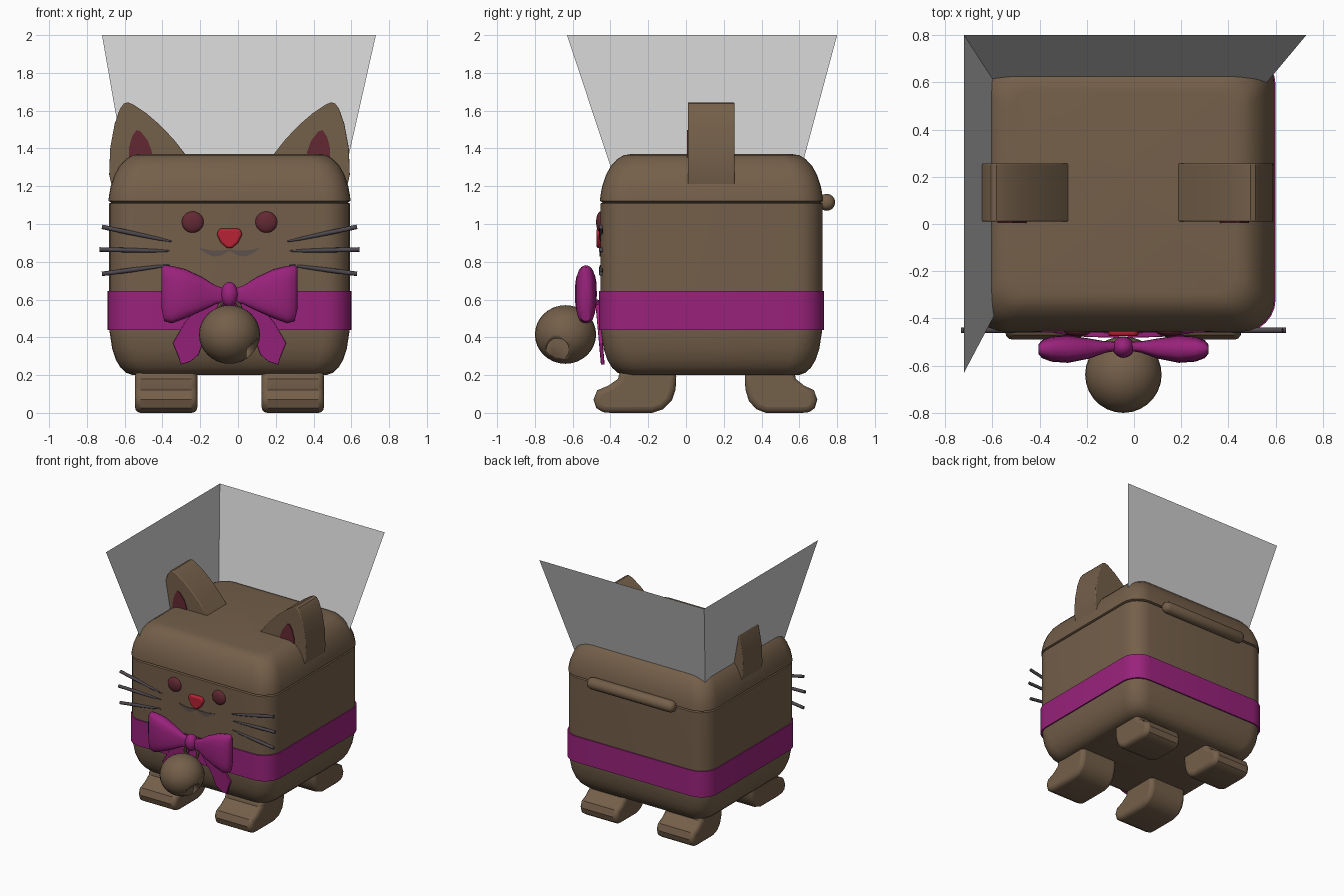
import bpy, bmesh, math
from mathutils import Vector, Matrix

if "Cube" in bpy.data.objects:
    bpy.data.objects.remove(bpy.data.objects["Cube"])

CX, CY = -0.045, 0.135          # middle of the box body
HX, HY = 0.637, 0.587           # half width and depth of the box body


def colour(name, r, g, b):
    m = bpy.data.materials.new(name)
    m.diffuse_color = (r, g, b, 1)
    m.use_nodes = True
    m.node_tree.nodes["Principled BSDF"].inputs["Base Color"].default_value = m.diffuse_color
    return m


BROWN = colour("brown", 0.175, 0.115, 0.068)
PURPLE = colour("purple", 0.32, 0.016, 0.20)
MAROON = colour("maroon", 0.125, 0.022, 0.033)
RED = colour("red", 0.47, 0.016, 0.035)
CHARCOAL = colour("charcoal", 0.075, 0.065, 0.075)
MOUTH = colour("mouth_grey", 0.11, 0.085, 0.08)
GREY = colour("panel_grey", 0.62, 0.62, 0.62)


def finish(name, bm, mat, angle=35):
    bmesh.ops.recalc_face_normals(bm, faces=bm.faces[:])
    me = bpy.data.meshes.new(name)
    bm.to_mesh(me)
    bm.free()
    me.materials.append(mat)
    ob = bpy.data.objects.new(name, me)
    bpy.context.collection.objects.link(ob)
    bpy.ops.object.select_all(action='DESELECT')
    ob.select_set(True)
    bpy.context.view_layer.objects.active = ob
    bpy.ops.object.shade_smooth_by_angle(angle=math.radians(angle))
    return ob


def loft(name, rings, mat, caps=True, angle=35):
    bm = bmesh.new()
    vs = [[bm.verts.new(p) for p in r] for r in rings]
    n = len(vs[0])
    for a, b in zip(vs, vs[1:]):
        for i in range(n):
            bm.faces.new((a[i], a[(i + 1) % n], b[(i + 1) % n], b[i]))
    if caps:
        bm.faces.new(vs[0])
        bm.faces.new(vs[-1])
    return finish(name, bm, mat, angle)


def prism(name, a, b, mat, bevel=0.0):
    """Solid between two matching outlines, with optional bevelled rims."""
    ob = loft(name, [a, b], mat)
    if bevel:
        m = ob.modifiers.new("soft_rim", 'BEVEL')
        m.width, m.segments, m.limit_method = bevel, 3, 'ANGLE'
        m.angle_limit = math.radians(50)
    return ob


def box_ring(z, inset, r=0.14):
    pts = []
    r = max(r - inset * 0.3, 0.03)
    for k, (sx, sy) in enumerate([(1, 1), (-1, 1), (-1, -1), (1, -1)]):
        for i in range(7):
            t = math.radians(90 * k + 15 * i)
            pts.append((CX + sx * (HX - inset - r) + r * math.cos(t),
                        CY + sy * (HY - inset - r) + r * math.sin(t), z))
    return pts


def mx(x, s):
    """Mirror x about the body middle when s is 1 (points are for the left side)."""
    return CX - s * (x - CX)


def ellipsoid(name, c, size, mat, seg=28, rings=16):
    bm = bmesh.new()
    bmesh.ops.create_uvsphere(bm, u_segments=seg, v_segments=rings, radius=1,
                              matrix=Matrix.Translation(c) @ Matrix.Diagonal((*size, 1)))
    return finish(name, bm, mat, 60)


def tube(name, path, radii, mat, seg=10):
    """Round tube lying in a vertical plane that runs left to right."""
    rings = []
    for i, p in enumerate(path):
        d = (Vector(path[min(i + 1, len(path) - 1)]) - Vector(path[max(i - 1, 0)])).normalized()
        v = d.cross(Vector((0, 1, 0)))
        rings.append([Vector(p) + radii[i] * (math.cos(t) * v + math.sin(t) * Vector((0, 1, 0)))
                      for t in (math.tau * k / seg for k in range(seg))])
    return loft(name, rings, mat, angle=50)


# Box body, lid and ribbon band
loft("body", [box_ring(z, i) for z, i in [
    (0.2, 0.125), (0.212, 0.09), (0.24, 0.06), (0.28, 0.036), (0.34, 0.016), (0.43, 0.002),
    (0.6, 0), (1.108, 0), (1.116, 0.012)]], BROWN)
loft("lid", [box_ring(z, i) for z, i in [
    (1.114, 0.012), (1.122, -0.004), (1.15, -0.001), (1.2, 0.008), (1.26, 0.028), (1.31, 0.056),
    (1.345, 0.09), (1.364, 0.122), (1.37, 0.16)]], BROWN)
loft("ribbon_band", [box_ring(z, i) for z, i in [
    (0.44, 0.01), (0.44, -0.008), (0.645, -0.008), (0.645, 0.01)]], PURPLE)

# Rear hinge bar with rounded ends
tube("hinge_bar", [(x, 0.745, 1.115) for x in (-0.425, -0.415, -0.39, 0.30, 0.325, 0.335)],
     [0.02, 0.036, 0.045, 0.045, 0.036, 0.02], BROWN, 16)

# Two flared panels rising behind and to the left
for name, quad in {
    "back_panel": [(-0.72, 0.80, 2), (0.73, 0.80, 2), (0.55, 0.585, 1.2), (-0.58, 0.585, 1.2)],
    "left_panel": [(-0.72, -0.63, 2), (-0.72, 0.80, 2), (-0.58, 0.585, 1.2), (-0.58, -0.365, 1.2)],
}.items():
    bm = bmesh.new()
    bm.faces.new([bm.verts.new(p) for p in quad])
    finish(name, bm, GREY)

EAR = [(-0.66, 1.17), (-0.682, 1.26), (-0.677, 1.40), (-0.653, 1.53), (-0.625, 1.61),
       (-0.605, 1.637), (-0.583, 1.644), (-0.555, 1.633), (-0.49, 1.59), (-0.42, 1.53),
       (-0.345, 1.453), (-0.275, 1.365), (-0.28, 1.2)]
EAR_INNER = [(-0.578, 1.3), (-0.578, 1.40), (-0.562, 1.46), (-0.538, 1.497), (-0.515, 1.49),
             (-0.477, 1.44), (-0.455, 1.38), (-0.45, 1.3)]
FOOT = [(0.30, 0.225), (0.31, 0.18), (0.36, 0.145), (0.42, 0.12), (0.44, 0.07), (0.425, 0.025),
        (0.39, 0.004), (0.35, 0.0), (0.13, 0.0), (0.07, 0.02), (0.025, 0.065), (0.005, 0.125),
        (0, 0.225)]
TAIL = [(-0.06, 0.6), (-0.2, 0.575), (-0.28, 0.48), (-0.345, 0.37), (-0.32, 0.31),
        (-0.303, 0.255), (-0.25, 0.272), (-0.207, 0.31), (-0.185, 0.38), (-0.12, 0.49)]
# Bow loop sections: x, bottom, top, front, back
LOBE = [(-0.06, 0.59, 0.655, -0.535, -0.50), (-0.12, 0.575, 0.675, -0.545, -0.497),
        (-0.19, 0.54, 0.72, -0.57, -0.485), (-0.28, 0.50, 0.762, -0.588, -0.472),
        (-0.35, 0.474, 0.778, -0.583, -0.477), (-0.39, 0.485, 0.782, -0.568, -0.492),
        (-0.405, 0.55, 0.77, -0.55, -0.51)]
WHISKERS = [((-0.72, 0.985), (-0.35, 0.907)), ((-0.733, 0.865), (-0.36, 0.857)),
            ((-0.72, 0.736), (-0.36, 0.783))]

# Paired parts
for side, s in (("left", -1), ("right", 1)):
    prism(side + "_ear", [(mx(x, s), 0.01, z) for x, z in EAR],
          [(mx(x, s), 0.257, z) for x, z in EAR], BROWN, 0.006)
    prism(side + "_inner_ear", [(mx(x, s), 0.004, z) for x, z in EAR_INNER],
          [(mx(x, s), 0.012, z) for x, z in EAR_INNER], MAROON)

    # Feet: the front pair points forward, the rear pair backward
    for end, y0, k in (("front", -0.05, -1.0), ("rear", 0.31, 0.875)):
        prism(f"{end}_{side}_foot", [(mx(-0.545, s), y0 + k * y, z) for y, z in FOOT],
              [(mx(-0.215, s), y0 + k * y, z) for y, z in FOOT], BROWN, 0.03)

    ellipsoid(side + "_eye", (mx(-0.24, s), -0.452, 1.01), (0.058, 0.024, 0.056), MAROON)
    for i, (a, b) in enumerate(WHISKERS):
        path = [(mx(a[0] + (b[0] - a[0]) * t, s), -0.45, a[1] + (b[1] - a[1]) * t)
                for t in (0, 0.5, 0.8, 1)]
        tube(f"{side}_whisker_{i + 1}", path, [0.012, 0.012, 0.009, 0.004], CHARCOAL)

    # Mouth: a thin tapered smile arc on each side of the nose
    top, low = [], []
    for i in range(9):
        t = i / 8
        x, z = CX - 0.155 * t, 0.862 - 0.022 * math.sin(math.pi * t) + 0.008 * t
        w = 0.003 + 0.013 * math.sin(math.pi * t)
        top.append((mx(x, s), z + w))
        low.append((mx(x, s), z - w))
    arc = top + low[::-1]
    prism(side + "_mouth", [(x, -0.457, z) for x, z in arc], [(x, -0.449, z) for x, z in arc], MOUTH)

    # Bow loop and hanging tail
    rings = []
    for x, z0, z1, y0, y1 in LOBE:
        ring = []
        for k in range(20):
            c, d = math.cos(math.tau * k / 20), math.sin(math.tau * k / 20)
            ring.append((mx(x, s), (y0 + y1) / 2 + (y1 - y0) / 2 * math.copysign(abs(c) ** 0.7, c),
                         (z0 + z1) / 2 + (z1 - z0) / 2 * math.copysign(abs(d) ** 0.7, d)))
        rings.append(ring)
    loft(side + "_bow_loop", rings, PURPLE, angle=50)
    prism(side + "_bow_tail", [(mx(x, s), -0.45 - 0.09 * (z - 0.25), z) for x, z in TAIL],
          [(mx(x, s), -0.43 - 0.09 * (z - 0.25), z) for x, z in TAIL], PURPLE, 0.004)

# Nose: a rounded triangle
NOSE = [(-0.055, 0.975), (0.055, 0.975), (0.068, 0.945), (0.045, 0.90), (0.012, 0.872),
        (-0.012, 0.872), (-0.045, 0.90), (-0.068, 0.945)]
prism("nose", [(CX + x, -0.475, z) for x, z in NOSE],
      [(CX + x, -0.44, z) for x, z in NOSE], RED, 0.012)

# Bow knot
ellipsoid("bow_knot", (CX, -0.522, 0.627), (0.046, 0.045, 0.066), PURPLE, 20, 12)

# Bell with a round opening and a hanging ring
bell = ellipsoid("bell", (CX, -0.638, 0.415), (0.162, 0.162, 0.155), BROWN)
bm = bmesh.new()
bmesh.ops.create_cone(bm, cap_ends=True, segments=24, radius1=0.06, radius2=0.06, depth=0.2,
                      matrix=Matrix.Translation((0.145, -0.68, 0.335)) @ Matrix.Rotation(math.pi / 2, 4, 'Y'))
cutter = finish("bell_cutter", bm, BROWN)
cutter.hide_render = True
cutter.hide_viewport = True
cut = bell.modifiers.new("opening", 'BOOLEAN')
cut.operation, cut.object = 'DIFFERENCE', cutter

bpy.ops.mesh.primitive_torus_add(location=(CX, -0.52, 0.55), rotation=(math.pi / 2, 0, 0),
                                 major_radius=0.055, minor_radius=0.012,
                                 major_segments=24, minor_segments=8)
ring = bpy.context.object
ring.name = "bell_ring"
ring.data.materials.append(BROWN)
bpy.ops.object.shade_smooth_by_angle()
